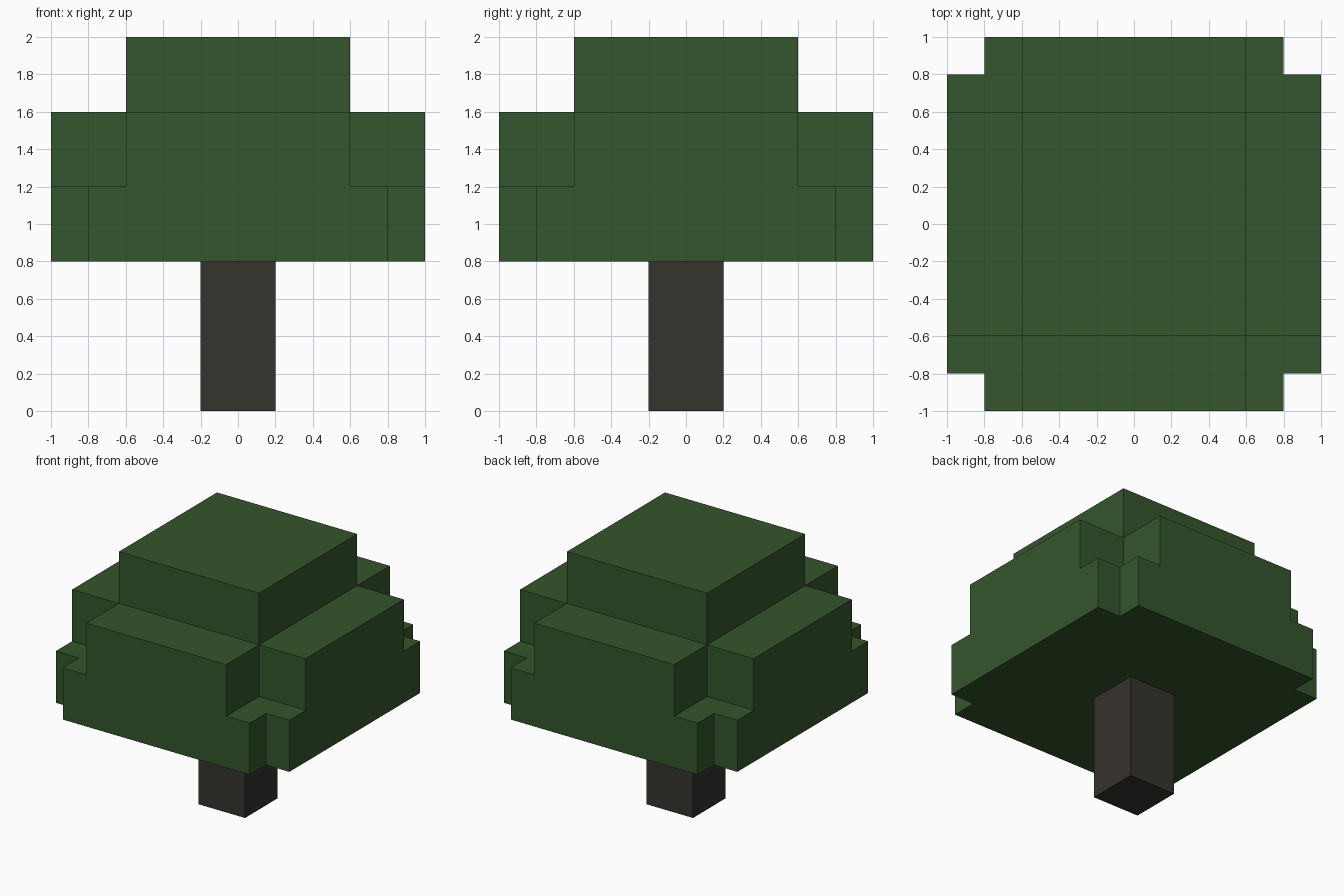
import bpy
import bmesh
from math import radians
from mathutils import Vector

default = bpy.data.objects.get("Cube")
if default:
    bpy.data.objects.remove(default, do_unlink=True)


def make_material(name, colour):
    mat = bpy.data.materials.new(name)
    mat.use_nodes = True
    mat.diffuse_color = (*colour, 1)
    bsdf = mat.node_tree.nodes["Principled BSDF"]
    bsdf.inputs["Base Color"].default_value = (*colour, 1)
    bsdf.inputs["Roughness"].default_value = 0.9
    return mat


def make_object(name, bm, mat):
    mesh = bpy.data.meshes.new(name)
    bm.to_mesh(mesh)
    bm.free()
    mesh.materials.append(mat)
    obj = bpy.data.objects.new(name, mesh)
    bpy.context.collection.objects.link(obj)
    return obj


leaf_green = make_material("leaf green", (0.034, 0.093, 0.025))
bark_brown = make_material("bark brown", (0.037, 0.033, 0.026))

# Trunk: square post under the canopy
bm = bmesh.new()
bmesh.ops.create_cube(bm, size=1)
bmesh.ops.scale(bm, vec=(0.4, 0.4, 0.8), verts=bm.verts)
bmesh.ops.translate(bm, vec=(0, 0, 0.4), verts=bm.verts)
make_object("trunk", bm, bark_brown)

# Canopy: three stepped tiers made of blocks, keeping only the outer shell
steps = [-1, -0.8, -0.6, 0.6, 0.8, 1]
levels = [0.8, 1.2, 1.6, 2.0]


def filled(i, j, k):
    if not (0 <= i < 5 and 0 <= j < 5 and 0 <= k < 3):
        return False
    across, along = abs(i - 2), abs(j - 2)
    if k == 0:                              # wide tier with small corner notches
        return min(across, along) < 2
    if k == 1:                              # cross-shaped tier
        return min(across, along) == 0
    return across == along == 0             # square crown


bm = bmesh.new()
for i in range(5):
    for j in range(5):
        for k in range(3):
            if not filled(i, j, k):
                continue
            cell = (i, j, k)
            for axis in range(3):
                u, v = (axis + 1) % 3, (axis + 2) % 3
                for side in (0, 1):
                    neighbour = list(cell)
                    neighbour[axis] += 2 * side - 1
                    if filled(*neighbour):
                        continue
                    ring = []
                    for du, dv in ((0, 0), (1, 0), (1, 1), (0, 1)):
                        p = list(cell)
                        p[axis] += side
                        p[u] += du
                        p[v] += dv
                        ring.append(bm.verts.new(Vector(
                            (steps[p[0]], steps[p[1]], levels[p[2]]))))
                    bm.faces.new(ring if side else ring[::-1])

bmesh.ops.remove_doubles(bm, verts=bm.verts, dist=0.001)
bmesh.ops.dissolve_limit(bm, angle_limit=radians(1), verts=bm.verts, edges=bm.edges)
make_object("canopy", bm, leaf_green)
